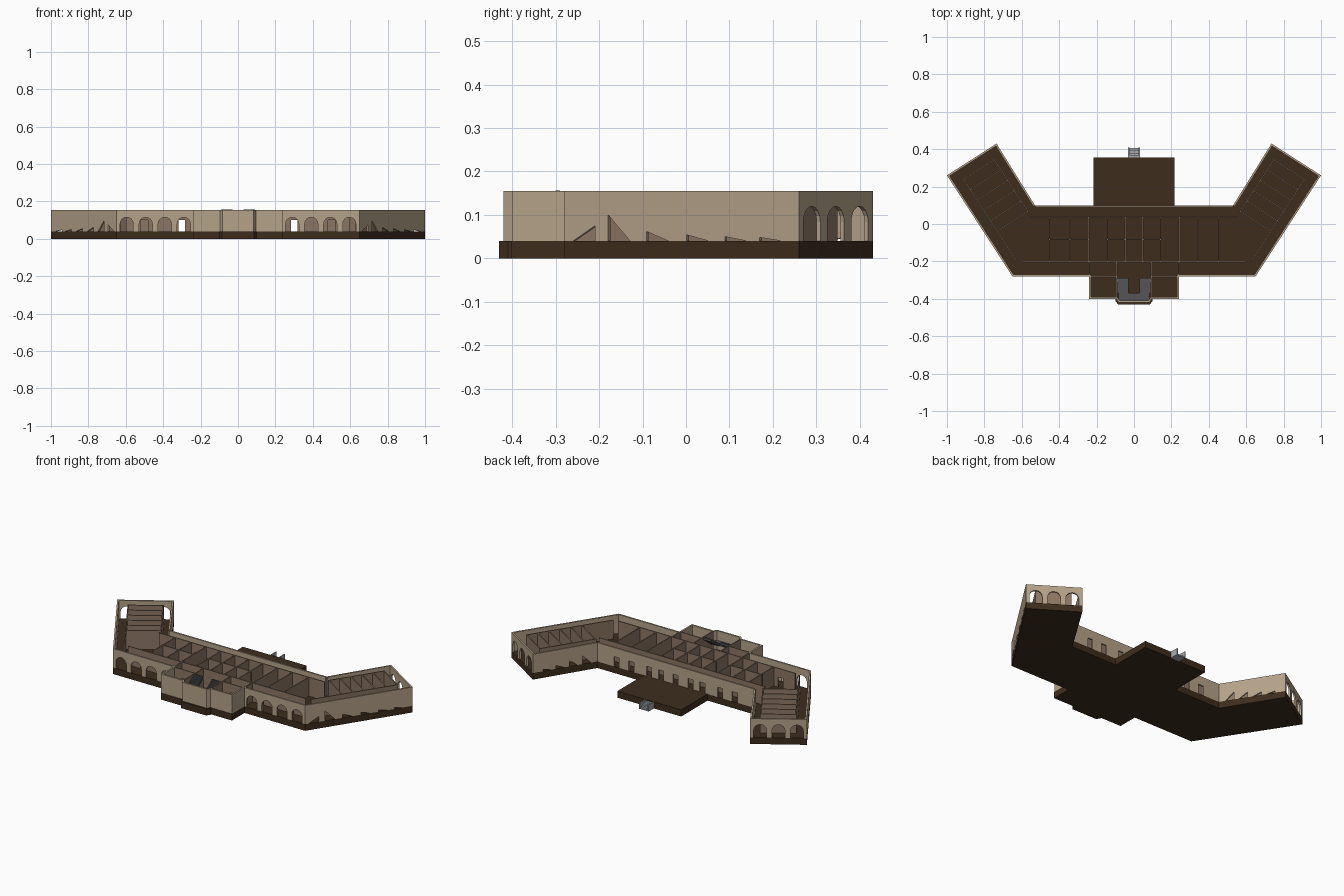
import bpy, bmesh, math
from mathutils import Vector

if "Cube" in bpy.data.objects:
    bpy.data.objects.remove(bpy.data.objects["Cube"])

FLOOR, TOP = 0.04, 0.155


def material(name, rgb):
    m = bpy.data.materials.new(name)
    m.diffuse_color = (*rgb, 1)
    m.use_nodes = True
    m.node_tree.nodes["Principled BSDF"].inputs["Base Color"].default_value = m.diffuse_color
    return m


STONE = material("tan_stone", (0.46, 0.36, 0.25))
INNER = material("inner_plaster", (0.26, 0.18, 0.125))
WOOD = material("dark_floor", (0.048, 0.026, 0.012))
GREY = material("dark_grey", (0.09, 0.09, 0.09))
LIGHT = material("light_grey", (0.4, 0.41, 0.43))


def prism(bm, points, offset):
    """Extrude a flat polygon along an offset vector."""
    a = [bm.verts.new(p) for p in points]
    b = [bm.verts.new(Vector(p) + Vector(offset)) for p in points]
    bm.faces.new(a)
    bm.faces.new(b[::-1])
    for i in range(len(a)):
        j = (i + 1) % len(a)
        bm.faces.new((a[i], b[i], b[j], a[j]))


def finish(bm, name, mat, mirror=False):
    bmesh.ops.recalc_face_normals(bm, faces=bm.faces)
    me = bpy.data.meshes.new(name)
    bm.to_mesh(me)
    bm.free()
    ob = bpy.data.objects.new(name, me)
    bpy.context.collection.objects.link(ob)
    me.materials.append(mat)
    if mirror:
        ob.modifiers.new("mirror", "MIRROR").use_axis[0] = True
    return ob


def arch(u, w=0.07, h=0.075, n=8):
    """Round-headed opening standing on the floor."""
    r = w / 2
    pts = [(u - r, FLOOR)]
    for i in range(n + 1):
        a = math.pi * (1 - i / n)
        pts.append((u + r * math.cos(a), FLOOR + h - r + r * math.sin(a)))
    return pts + [(u + r, FLOOR)]


def door(u, w=0.035, h=0.06):
    return [(u - w / 2, FLOOR), (u - w / 2, FLOOR + h),
            (u + w / 2, FLOOR + h), (u + w / 2, FLOOR)]


def slit(u, h, w=0.06, rising=False):
    """Triangular opening standing on the floor."""
    return [(u, FLOOR), (u + w if rising else u, FLOOR + h), (u + w, FLOOR)]


def walls(name, mat, runs, mirror=False, thick=0.01):
    """Each run is start, end and openings; thickness goes to the left."""
    bm = bmesh.new()
    for p, q, openings in runs:
        p, q = Vector(p), Vector(q)
        d = (q - p).normalized()
        length = (q - p).length
        prof = [(0, FLOOR)]
        for o in openings:
            prof += o
        prof += [(length, FLOOR), (length, TOP), (0, TOP)]
        pts = [(p.x + d.x * u, p.y + d.y * u, z) for u, z in prof]
        prism(bm, pts, (-d.y * thick, d.x * thick, 0))
    return finish(bm, name, mat, mirror)


def box(bm, x0, x1, y0, y1, z0, z1):
    prism(bm, [(x0, y0, z0), (x1, y0, z0), (x1, y1, z0), (x0, y1, z0)], (0, 0, z1 - z0))


# Plinth with angled wings, entrance block and rear terrace
half = [(0.085, -0.43), (0.10, -0.41), (0.10, -0.402), (0.24, -0.402), (0.24, -0.28), (0.65, -0.28),
        (1.0, 0.26), (0.735, 0.43), (0.53, 0.10), (0.216, 0.10), (0.216, 0.355)]
outline = half + [(-x, y) for x, y in reversed(half)]
bm = bmesh.new()
prism(bm, [(x, y, 0) for x, y in outline], (0, 0, FLOOR))
finish(bm, "plinth", WOOD)

# Outer walls, right half mirrored
A, B, C, D = (0.65, -0.28), (1.0, 0.26), (0.735, 0.43), (0.53, 0.10)
outer_slits = [slit(0.024, 0.035, 0.06, True), slit(0.12, 0.06, 0.06), slit(0.225, 0.022),
               slit(0.335, 0.014), slit(0.44, 0.01), slit(0.535, 0.008)]
inner_slits = [slit(0.06 + 0.08 * i, h, 0.05) for i, h in enumerate((0.012, 0.02, 0.035, 0.05))]
walls("front_arcade", STONE, [((0.24, -0.28), A, [arch(0.05 + 0.1017 * i) for i in range(4)])], True)
walls("wing_outer_wall", STONE, [(A, B, outer_slits)], True)
walls("wing_end_wall", STONE, [(B, C, [arch(0.055 + 0.102 * i, 0.072, 0.08) for i in range(3)])], True)
walls("wing_inner_wall", STONE, [(C, D, inner_slits)], True)
walls("rear_wall", STONE, [((0.53, 0.10), (-0.53, 0.10),
      [door(0.53 - x) for x in (0.4, 0.3, 0.18, 0.1, 0, -0.1, -0.18, -0.3, -0.4)])])

# Entrance block and projecting bay
walls("entrance_walls", STONE, [((0.24, -0.40), (0.24, -0.27), []),
                                ((0.095, -0.40), (0.24, -0.40), []),
                                ((0.082, -0.42), (0.095, -0.40), [])], True)
walls("bay_front", STONE, [((-0.082, -0.42), (0.082, -0.42), [])])

# Long partitions of the main range
walls("corridor_walls", INNER, [
    ((-0.60, -0.205), (0.60, -0.205), [door(0.60 + x) for x in (-0.5, -0.3, 0, 0.3, 0.5)]),
    ((-0.56, 0.035), (0.56, 0.035), [door(0.56 + x) for x in (-0.4, -0.3, -0.1, 0.1, 0.3, 0.4)]),
    ((-0.46, -0.085), (-0.245, -0.085), [door(0.16)]),
    ((-0.15, -0.085), (0.15, -0.085), [door(0.15)])], thick=0.006)

# Cross partitions of the main range and entrance rooms
cross = [((x, -0.205), (x, 0.035), []) for x in (0.05, 0.145, 0.245, 0.345, 0.455)]
cross += [((0.24, -0.28), (0.24, -0.205), []), ((0.095, -0.40), (0.095, -0.205), []),
          ((0.095, -0.285), (0.24, -0.285), [door(0.07)])]
walls("cross_walls", INNER, cross, True, 0.006)

# Rooms inside each wing: two long walls and evenly spaced cross walls
axis = (Vector(B) - Vector(A)).normalized()
side = Vector((-axis.y, axis.x))


def wing(u, v):
    return Vector(A) + axis * u + side * v


rooms = [(wing(0.06, 0.06), wing(0.58, 0.06), []),
         (wing(0.24, 0.255), wing(0.58, 0.255), [])]
rooms += [(wing(u, 0.06), wing(u, 0.255), []) for u in (0.25, 0.316, 0.382, 0.448, 0.514, 0.58)]
walls("wing_rooms", INNER, rooms, True, 0.006)

# Entrance staircase: landing at the front, a flight up each side
bm = bmesh.new()
box(bm, -0.082, 0.082, -0.41, -0.37, 0.088, 0.096)
finish(bm, "stair_landing", GREY)
bm = bmesh.new()
STEPS = 8
for i in range(STEPS):
    y = -0.37 + 0.08 * i / STEPS
    z = 0.096 + 0.06 * (i + 1) / STEPS
    box(bm, 0.03, 0.09, y, y + 0.08 / STEPS, z - 0.014, z)
finish(bm, "stair_flight", GREY, True)

# Garden steps off the terrace
bm = bmesh.new()
for i in range(4):
    box(bm, -0.025, 0.025, 0.355 + 0.0125 * i, 0.3675 + 0.0125 * i, 0, 0.035 - 0.009 * i)
finish(bm, "garden_steps", LIGHT)
bm = bmesh.new()
box(bm, 0.025, 0.031, 0.355, 0.408, 0, FLOOR)
finish(bm, "garden_step_cheek", LIGHT, True)
